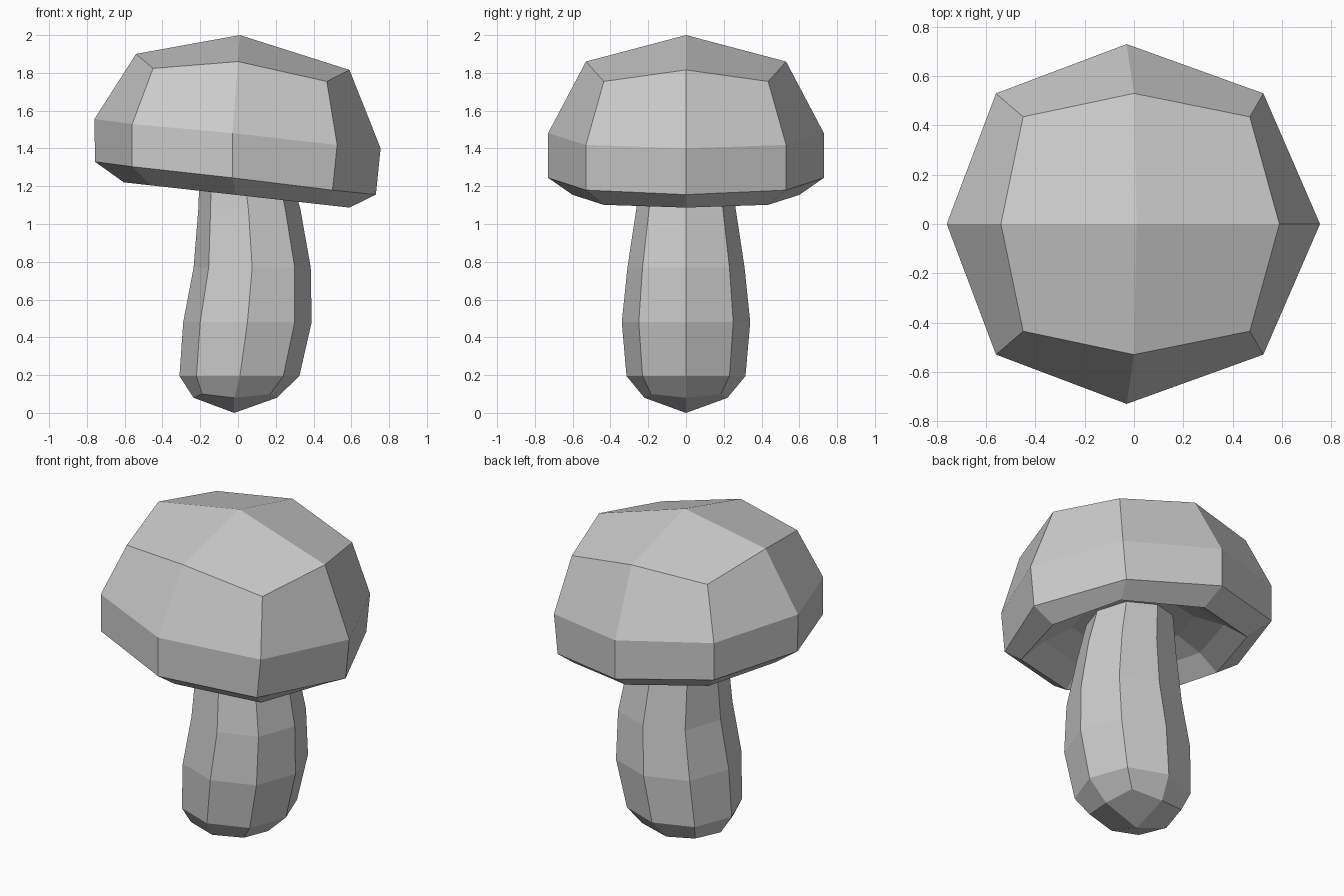
import bpy, bmesh


def ring(bm, xs, yc, ym, z_mid, z_corner, slope):
    """Eight points mirrored in y; xs = left, left corner, middle, right corner, right."""
    l, cl, m, cr, r = xs
    pts = [(r, 0, z_mid), (cr, yc, z_corner), (m, ym, z_mid), (cl, yc, z_corner),
           (l, 0, z_mid), (cl, -yc, z_corner), (m, -ym, z_mid), (cr, -yc, z_corner)]
    return [bm.verts.new((x, y, z + slope * x)) for x, y, z in pts]


def cap_end(bm, loop, centre):
    """Close a ring with four quads around a centre point."""
    c = bm.verts.new(centre)
    for i in (0, 2, 4, 6):
        bm.faces.new((c, loop[i], loop[i + 1], loop[(i + 2) % 8]))


def loft(name, start, rings, end):
    bm = bmesh.new()
    loops = [ring(bm, *r) for r in rings]
    for a, b in zip(loops, loops[1:]):
        for i in range(8):
            j = (i + 1) % 8
            bm.faces.new((a[i], a[j], b[j], b[i]))
    cap_end(bm, loops[0], start)
    cap_end(bm, loops[-1], end)
    bmesh.ops.recalc_face_normals(bm, faces=bm.faces)
    mesh = bpy.data.meshes.new(name)
    bm.to_mesh(mesh)
    bm.free()
    ob = bpy.data.objects.new(name, mesh)
    bpy.context.collection.objects.link(ob)
    return ob


# Curved stem, bottom to top (the last ring is hidden inside the cap)
loft("stem", (-0.02, 0, 0), [
    ((-0.235, -0.19, -0.02, 0.17, 0.205), 0.185, 0.22, 0.06 + 0.02, 0.10, 0),
    ((-0.31, -0.22, 0.01, 0.24, 0.325), 0.23, 0.315, 0.195, 0.195, 0),
    ((-0.29, -0.20, 0.05, 0.30, 0.39), 0.25, 0.34, 0.48, 0.48, 0),
    ((-0.235, -0.155, 0.075, 0.30, 0.385), 0.23, 0.31, 0.77, 0.77, 0),
    ((-0.21, -0.145, 0.055, 0.25, 0.33), 0.195, 0.263, 1.08, 1.08, 0),
    ((-0.20, -0.14, 0.02, 0.19, 0.25), 0.17, 0.23, 1.36, 1.36, 0),
], (0.02, 0, 1.38))

# Tilted cap: dome, side wall, rim, then the hollow underside
loft("cap", (0.01, 0, 2.0), [
    ((-0.54, -0.45, 0.0, 0.47, 0.59), 0.435, 0.53, 1.86, 1.79, -0.075),
    ((-0.76, -0.56, -0.03, 0.525, 0.755), 0.53, 0.73, 1.478, 1.472, -0.102),
    ((-0.757, -0.56, -0.03, 0.50, 0.73), 0.53, 0.73, 1.241, 1.238, -0.117),
    ((-0.605, -0.46, -0.01, 0.46, 0.59), 0.435, 0.60, 1.153, 1.153, -0.112),
    ((-0.48, -0.37, 0.0, 0.37, 0.48), 0.34, 0.47, 1.25, 1.25, -0.11),
    ((-0.32, -0.25, 0.01, 0.26, 0.34), 0.23, 0.31, 1.32, 1.32, -0.11),
], (0.01, 0, 1.34))
